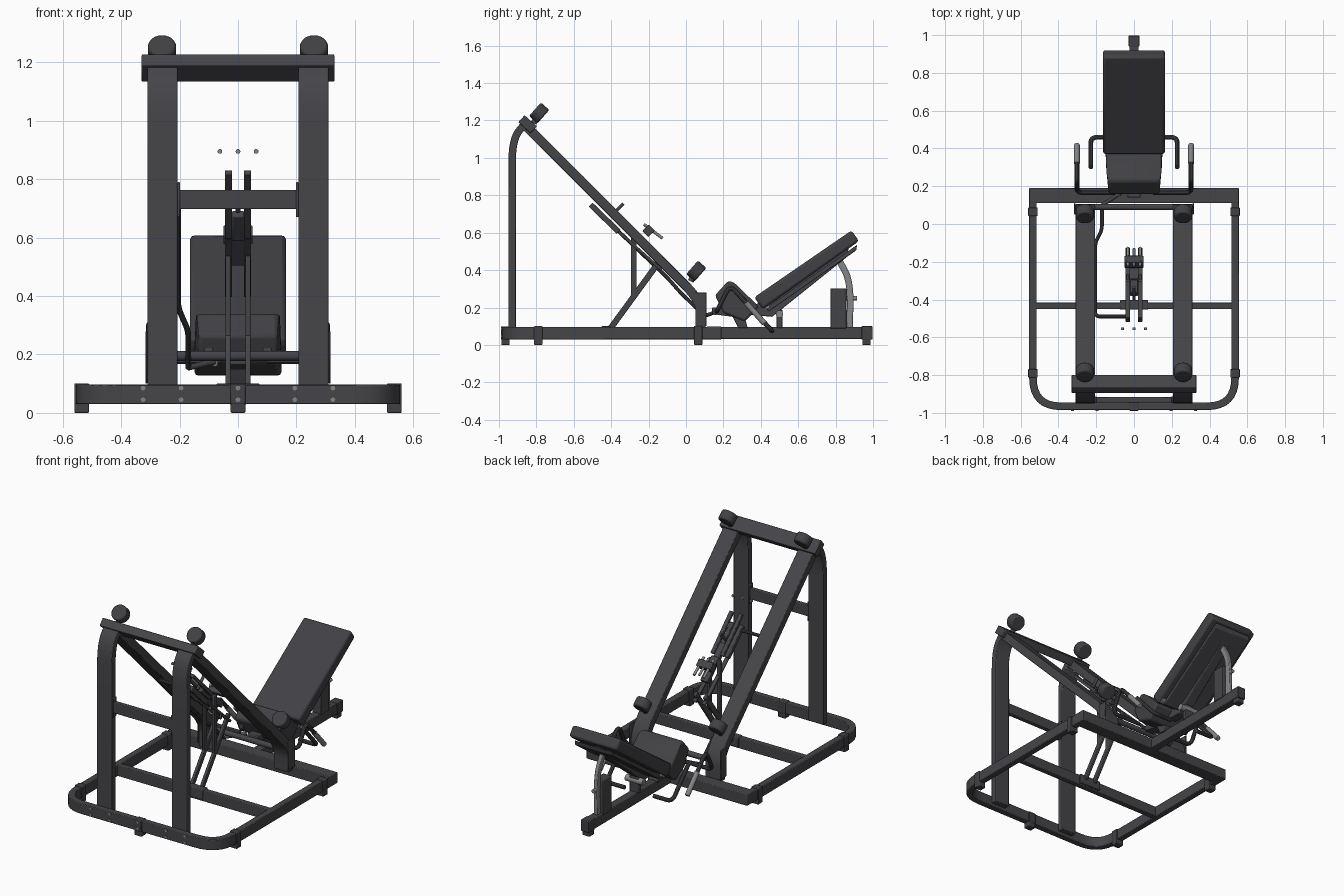
import bpy, bmesh, math
from mathutils import Vector, Matrix

cube = bpy.data.objects.get("Cube")
if cube:
    bpy.data.objects.remove(cube, do_unlink=True)


def material(name, rgb):
    m = bpy.data.materials.new(name)
    m.use_nodes = True
    m.diffuse_color = (*rgb, 1)
    m.node_tree.nodes["Principled BSDF"].inputs["Base Color"].default_value = (*rgb, 1)
    return m


FRAME = material("dark frame paint", (0.06, 0.058, 0.065))
PAD = material("dark upholstery", (0.053, 0.052, 0.058))
STEEL = material("grey steel", (0.24, 0.24, 0.24))


def finish(name, bm, mat, bevel=0.0, segments=2, smooth=True):
    bmesh.ops.recalc_face_normals(bm, faces=bm.faces)
    me = bpy.data.meshes.new(name)
    bm.to_mesh(me)
    bm.free()
    me.materials.append(mat)
    ob = bpy.data.objects.new(name, me)
    bpy.context.collection.objects.link(ob)
    if bevel:
        mod = ob.modifiers.new("rounded edges", "BEVEL")
        mod.width, mod.segments = bevel, segments
    if smooth:
        bpy.context.view_layer.objects.active = ob
        ob.select_set(True)
        bpy.ops.object.shade_smooth_by_angle(angle=math.radians(35))
        ob.select_set(False)
    return ob


def fillet(pts, cut, steps=8):
    """Round the inner corners of a path."""
    pts = [Vector(p) for p in pts]
    out = [pts[0]]
    for a, b, c in zip(pts, pts[1:], pts[2:]):
        p = b + (a - b).normalized() * min(cut, (a - b).length * 0.5)
        q = b + (c - b).normalized() * min(cut, (c - b).length * 0.5)
        for i in range(steps + 1):
            t = i / steps
            out.append(p * (1 - t) ** 2 + b * 2 * t * (1 - t) + q * t * t)
    return out + [pts[-1]]


def prism(name, outline, lo, hi, mat=FRAME, plane="yz", bevel=0.004, taper=1.0):
    """Extrude a flat outline; yz outlines go along x, xy outlines along z."""
    bm = bmesh.new()
    place = (lambda p, h: (h, p[0], p[1])) if plane == "yz" else (lambda p, h: (p[0], p[1], h))
    a = [bm.verts.new(place(p, lo)) for p in outline]
    b = [bm.verts.new(place(p, hi)) for p in outline]
    bm.faces.new(a)
    bm.faces.new(b)
    n = len(a)
    for i in range(n):
        bm.faces.new((a[i], a[(i + 1) % n], b[(i + 1) % n], b[i]))
    return finish(name, bm, mat, bevel)


def ribbon(name, pts, thick, lo, hi, mat=FRAME, plane="yz", bevel=0.004):
    """Flat-sided bar that follows a 2D path."""
    pts = [Vector(p) for p in pts]
    left, right = [], []
    for i, p in enumerate(pts):
        d1 = (p - pts[i - 1]).normalized() if i else None
        d2 = (pts[i + 1] - p).normalized() if i < len(pts) - 1 else None
        d1, d2 = d1 or d2, d2 or d1
        d = (d1 + d2).normalized()
        off = Vector((-d.y, d.x)) * thick / 2 / max(d.dot(d1), 0.4)
        left.append(p + off)
        right.append(p - off)
    return prism(name, left + right[::-1], lo, hi, mat, plane, bevel)


def box(name, center, size, mat=FRAME, tilt=0.0, bevel=0.004):
    bm = bmesh.new()
    m = Matrix.Translation(center) @ Matrix.Rotation(math.radians(tilt), 4, "X") @ Matrix.Diagonal((*size, 1))
    bmesh.ops.create_cube(bm, size=1, matrix=m)
    return finish(name, bm, mat, bevel)


def rod(name, a, b, radius, mat=FRAME, bevel=0.0, sides=20):
    a, b = Vector(a), Vector(b)
    turn = (b - a).to_track_quat("Z", "Y").to_matrix().to_4x4()
    bm = bmesh.new()
    bmesh.ops.create_cone(bm, cap_ends=True, segments=sides, radius1=radius, radius2=radius,
                          depth=(b - a).length, matrix=Matrix.Translation((a + b) / 2) @ turn)
    return finish(name, bm, mat, bevel)


def tube(name, pts, radius, mat=FRAME):
    cu = bpy.data.curves.new(name, "CURVE")
    cu.dimensions, cu.bevel_depth, cu.bevel_resolution, cu.use_fill_caps = "3D", radius, 3, True
    sp = cu.splines.new("POLY")
    sp.points.add(len(pts) - 1)
    for sp_pt, p in zip(sp.points, pts):
        sp_pt.co = (*p, 1)
    tmp = bpy.data.objects.new(name + "_path", cu)
    bpy.context.collection.objects.link(tmp)
    bm = bmesh.new()
    bm.from_mesh(bpy.data.meshes.new_from_object(tmp))
    bpy.data.objects.remove(tmp, do_unlink=True)
    return finish(name, bm, mat)


# Floor frame: rounded U, cross members and rear spine
ribbon("base_loop", fillet([(-.535, .19), (-.535, -.965), (.535, -.965), (.535, .19)], .15),
       .04, .03, .097, plane="xy")
box("rear_crossbar", (0, .15, .064), (1.11, .08, .068))
box("middle_crossbar", (0, -.433, .064), (1.04, .036, .066))
box("middle_crossbar_bracket", (0, -.428, .07), (.15, .05, .06))
box("rear_spine", (0, .58, .064), (.05, .8, .066))
box("spine_end_cap", (0, .968, .064), (.056, .06, .072), PAD)

# Rubber feet and collars
for i, (x, y) in enumerate([(-.535, .065), (.535, .065), (-.535, -.79), (.535, -.79), (0, -.965), (0, .965)]):
    box(f"foot_{i}", (x, y, .017), (.05, .045, .034), PAD)
    box(f"foot_collar_{i}", (x, y, .064), (.05, .045, .074) if i < 4 else (.05, .048, .07), PAD)

for s, side in ((1, "left"), (-1, "right")):
    lo, hi = sorted((s * .207, s * .31))
    # Uprights and inclined rails
    ribbon(f"{side}_upright", fillet([(-.93, .05), (-.93, 1.1), (-.855, 1.19)], .13), .04, lo, hi)
    ribbon(f"{side}_rail", fillet([(-.87, 1.185), (.08, .235), (.08, .08)], .11), .05, lo, hi)
    ribbon(f"{side}_rail_plate", [(.08, .28), (.08, .1)], .06, *sorted((s * .31, s * .317)))
    box(f"{side}_crossbar_flange", (s * .203, -.93, .73), (.01, .036, .12))
    # Round bumpers at both ends of the rail
    for end, y, z in (("top", -.785, 1.24), ("bottom", .055, .395)):
        c, d = Vector((s * .26, y, z)), Vector((0, .75, -.66)) * .03
        rod(f"{side}_{end}_bumper", c - d, c + d, .048, PAD, .008, 32)
        n = Vector((0, -.03, -.055))
        rod(f"{side}_{end}_bumper_mount", c, c + n, .016)
    # Bolts on the front of the base
    for x in (.195, .325):
        for z in (.045, .085):
            rod(f"{side}_base_bolt", (s * x, -.99, z), (s * x, -.98, z), .008, STEEL)
    # Outer handle with grey grip
    tube(f"{side}_outer_handle", fillet([(s * .1, .165, .18), (s * .302, .165, .18), (s * .302, .235, .32),
                                         (s * .302, .33, .215)], .045), .0125)
    rod(f"{side}_handle_grip", (s * .302, .32, .226), (s * .302, .42, .115), .015, STEEL, .003)
    # Inner handle behind the seat
    tube(f"{side}_inner_handle", fillet([(s * .1, .46, .075), (s * .228, .46, .075), (s * .228, .3, .25)], .04), .0125)
    # Stop mechanism side plates and struts
    px = sorted((s * .02, s * .045))
    ribbon(f"{side}_stop_plate", [(-.5, .825), (-.31, .635)], .02, *px)
    ribbon(f"{side}_stop_slide", [(-.51, .75), (-.36, .605)], .03, *px)
    ribbon(f"{side}_stop_runner", [(-.36, .605), (-.13, .40)], .015, *px)
    sx = sorted((s * .025, s * .043))
    ribbon(f"{side}_stop_brace", [(-.41, .08), (-.14, .45)], .032, *sx)
    ribbon(f"{side}_stop_post", [(-.28, .25), (-.28, .62)], .03, *sx)
    rod(f"{side}_stop_pin", (s * .033, -.225, .645), (s * .033, -.125, .57), .008, STEEL)
    box(f"{side}_seat_bracket", (s * .1, .21, .215), (.03, .07, .04))

# Members joining the two sides
box("top_crossbar", (0, -.847, 1.18), (.66, .088, .05), tilt=-42)
box("front_crossbar", (0, -.93, .73), (.41, .03, .066))
rod("lower_crossbar", (-.21, .09, .195), (.21, .09, .195), .017)
for x in (-.062, 0, .062):
    rod("carriage_bolt", (x, -.562, .895), (x, -.548, .895), .008, STEEL)
for z in (.045, .085):
    rod("centre_bolt", (0, -.99, z), (0, -.98, z), .008, STEEL)

# Stop mechanism cross pieces
box("stop_block", (0, -.2, .61), (.1, .045, .05), tilt=-45)
box("stop_hook", (0, -.33, .64), (.04, .12, .03), tilt=-45)
box("stop_centre_bar", (0, -.24, .57), (.05, .16, .03), tilt=-45)
rod("stop_peg", (0, -.40, .69), (0, -.335, .755), .009)
rod("stop_centre_pin", (0, -.225, .645), (0, -.13, .575), .007, STEEL)
tube("release_linkage", fillet([(-.02, -.49, .73), (-.205, -.49, .73), (-.205, -.1, .36),
                                (-.17, -.03, .28), (-.17, .1, .155)], .03), .010)
rod("release_lever", (-.17, .1, .155), (-.06, .17, .18), .010)
for x in (-.08, -.03):
    rod("release_knob", (x, .15, .17), (x, .18, .18), .012, STEEL)

# Back pad, its plate and support beam
prism("back_pad", [(.365, .255), (.885, .612), (.925, .555), (.41, .19)], -.165, .165, PAD, bevel=.014)
prism("back_plate", [(.43, .20), (.915, .535), (.91, .505), (.44, .178)], -.13, .13)
prism("back_beam", [(.31, .165), (.40, .235), (.87, .52), (.86, .47), (.46, .15)], -.03, .03)

# Seat pad, narrowed toward its front end
seat = prism("seat_pad", [(.225, .342), (.255, .335), (.39, .205), (.315, .125), (.20, .17), (.155, .265)],
             -.15, .15, PAD, bevel=.012)
for v in seat.data.vertices:
    v.co.x *= 1.0 if v.co.y > .25 else .9
prism("seat_support", [(.14, .2), (.30, .2), (.33, .09), (.28, .09), (.25, .15), (.14, .165)], -.035, .035)

# Rear support: post, curved adjuster arc and pins
box("rear_post", (0, .815, .195), (.06, .085, .215))
ribbon("adjuster_arc", fillet([(.82, .45), (.88, .34), (.875, .09)], .16), .035, -.012, .012, STEEL)
rod("adjuster_pin", (0, .85, .25), (0, .915, .25), .012, STEEL)
box("pivot_post", (0, .5, .14), (.06, .03, .1))
rod("pivot_pin", (-.06, .5, .165), (.06, .5, .165), .02, STEEL)
rod("back_hinge", (-.15, .43, .21), (.15, .43, .21), .018, STEEL)
